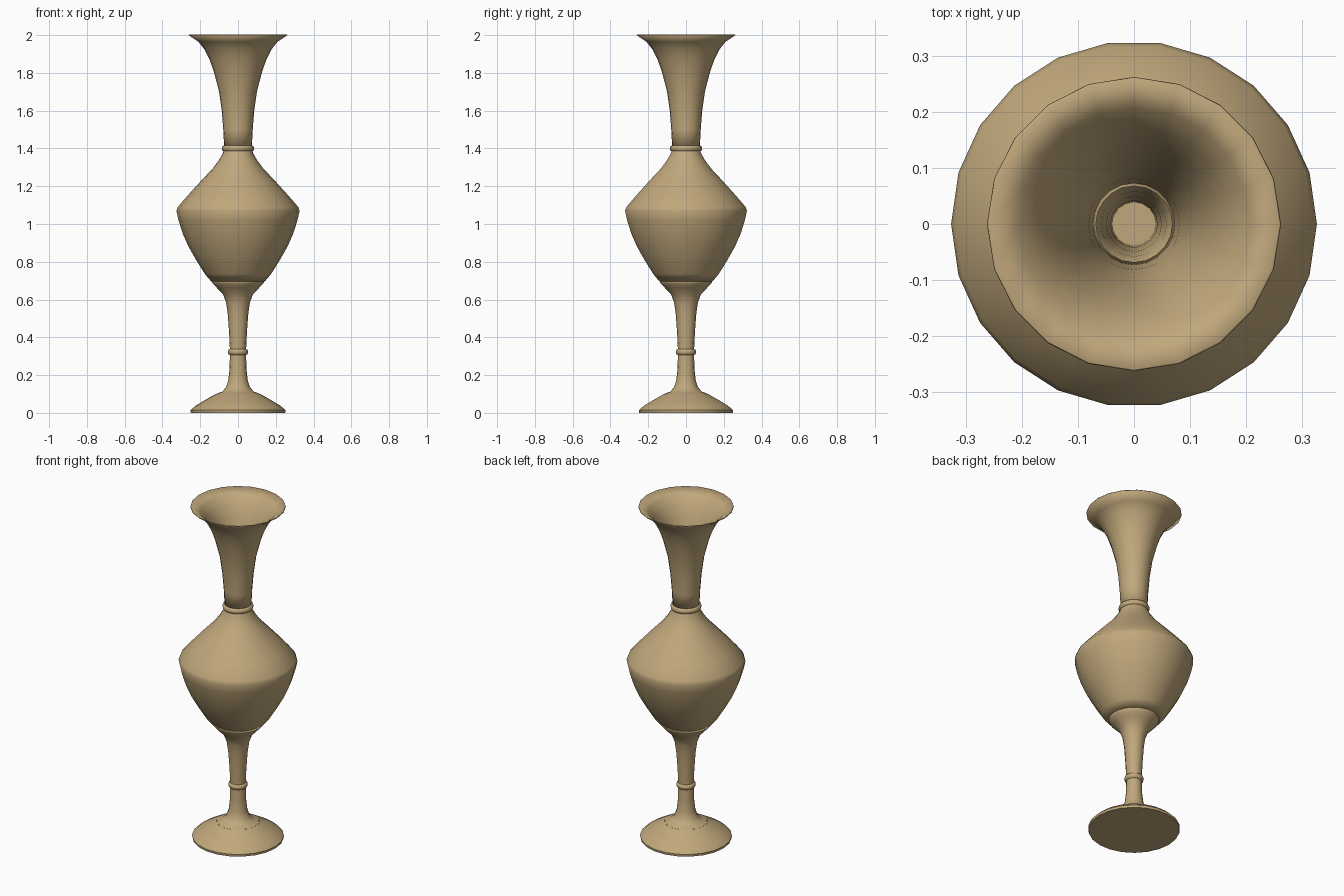
import bpy
import bmesh
import math

cube = bpy.data.objects.get("Cube")
if cube:
    bpy.data.objects.remove(cube, do_unlink=True)

TAN = (0.53, 0.39, 0.2, 1)
brass = bpy.data.materials.new("aged_brass")
brass.use_nodes = True
brass.diffuse_color = TAN
brass.node_tree.nodes["Principled BSDF"].inputs["Base Color"].default_value = TAN


def lathe(name, profile, sides, cap=False, wall=0):
    """Spin a (radius, height) profile, listed from bottom to top, round z."""
    bm = bmesh.new()
    rings = []
    for r, z in profile:
        angles = [2 * math.pi * i / sides for i in range(sides)]
        rings.append([bm.verts.new((r * math.cos(a), r * math.sin(a), z)) for a in angles])
    for low, high in zip(rings, rings[1:]):
        for i in range(sides):
            j = (i + 1) % sides
            bm.faces.new((low[i], low[j], high[j], high[i]))
    if cap:
        bm.faces.new(rings[0][::-1])
    mesh = bpy.data.meshes.new(name)
    bm.to_mesh(mesh)
    bm.free()
    mesh.materials.append(brass)
    obj = bpy.data.objects.new(name, mesh)
    bpy.context.collection.objects.link(obj)
    bpy.ops.object.select_all(action="DESELECT")
    obj.select_set(True)
    bpy.context.view_layer.objects.active = obj
    bpy.ops.object.shade_smooth_by_angle(angle=math.radians(55))
    if wall:
        shell = obj.modifiers.new("wall", "SOLIDIFY")
        shell.thickness = wall
        shell.offset = -1
    return obj


def collar(name, radius, z, half_height, bulge, sides):
    """Thin rounded ring hiding a joint."""
    steps = [math.radians(a) for a in (-90, -45, 0, 45, 90)]
    lathe(name, [(radius + bulge * math.cos(a), z + half_height * math.sin(a)) for a in steps], sides)


# Domed foot and lower shaft
lathe("foot", [(0.25, 0), (0.252, 0.014), (0.225, 0.038), (0.18, 0.065), (0.118, 0.1)], 22, cap=True)
lathe("lower_shaft", [(0.118, 0.1), (0.085, 0.112), (0.064, 0.135), (0.052, 0.17),
                      (0.045, 0.23), (0.042, 0.34)], 16)
collar("stem_collar", 0.04, 0.322, 0.017, 0.014, 16)

# Hollow stem widening into a cup under the belly
lathe("stem", [(0.043, 0.335), (0.047, 0.42), (0.054, 0.52), (0.063, 0.585), (0.08, 0.63),
               (0.112, 0.662), (0.134, 0.685), (0.141, 0.7)], 16, cap=True, wall=0.005)

# Belly with a rounded shoulder
lathe("belly", [(0.141, 0.695), (0.175, 0.735), (0.222, 0.81), (0.262, 0.88), (0.293, 0.95),
                (0.315, 1.02), (0.326, 1.07), (0.319, 1.09), (0.26, 1.158), (0.19, 1.235),
                (0.133, 1.295), (0.1, 1.34), (0.08, 1.375), (0.074, 1.4)], 22, wall=0.005)
collar("neck_collar", 0.07, 1.4, 0.018, 0.016, 20)

# Neck flaring into a trumpet mouth
lathe("neck", [(0.073, 1.4), (0.078, 1.5), (0.086, 1.6), (0.1, 1.7), (0.126, 1.8), (0.15, 1.87),
               (0.178, 1.925), (0.21, 1.965), (0.262, 2.0)], 20, wall=0.005)
